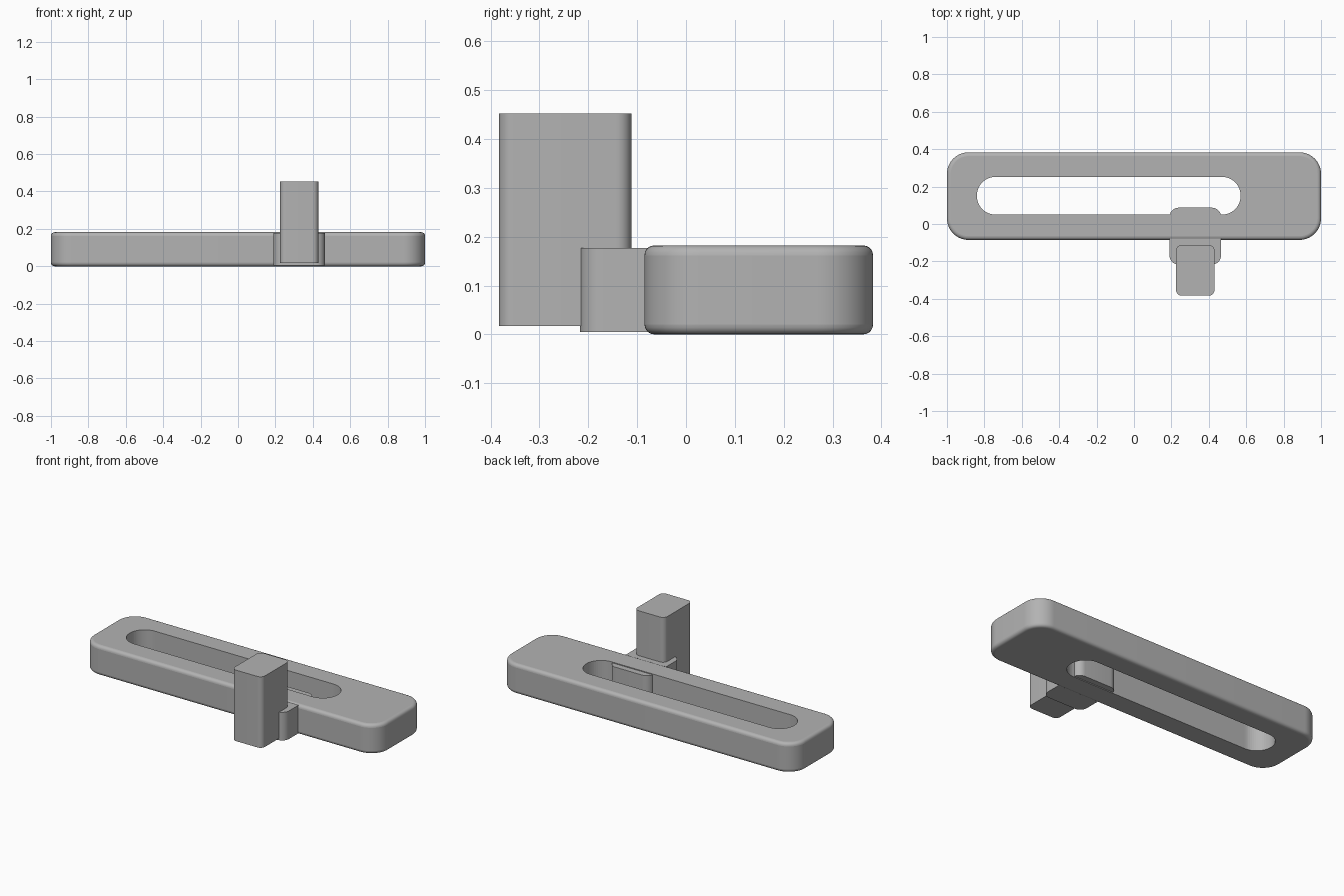
import bpy
import bmesh
from math import sin, cos, pi, radians

cube = bpy.data.objects.get("Cube")
if cube:
    bpy.data.objects.remove(cube, do_unlink=True)

grey = bpy.data.materials.new("plain grey")
grey.use_nodes = True
COLOUR = (0.45, 0.45, 0.45, 1)
grey.diffuse_color = COLOUR
grey.node_tree.nodes["Principled BSDF"].inputs["Base Color"].default_value = COLOUR


def rounded_block(name, x, y, z, radius, segments=10):
    """Extrude a rounded rectangle; x, y and z are (low, high) ranges."""
    corners = [(x[1], y[1], 1, 1), (x[0], y[1], -1, 1),
               (x[0], y[0], -1, -1), (x[1], y[0], 1, -1)]
    bm = bmesh.new()
    outline = []
    for i, (cx, cy, sx, sy) in enumerate(corners):
        for k in range(segments + 1):
            a = (i + k / segments) * pi / 2
            outline.append(bm.verts.new((cx - sx * radius + radius * cos(a),
                                         cy - sy * radius + radius * sin(a), z[0])))
    face = bm.faces.new(outline)
    top = bmesh.ops.extrude_face_region(bm, geom=[face], use_keep_orig=True)
    bmesh.ops.translate(bm, vec=(0, 0, z[1] - z[0]),
                        verts=[v for v in top["geom"] if isinstance(v, bmesh.types.BMVert)])
    bmesh.ops.remove_doubles(bm, verts=bm.verts, dist=0.0001)
    bmesh.ops.recalc_face_normals(bm, faces=bm.faces)
    mesh = bpy.data.meshes.new(name)
    bm.to_mesh(mesh)
    bm.free()
    mesh.materials.append(grey)
    obj = bpy.data.objects.new(name, mesh)
    bpy.context.collection.objects.link(obj)
    return obj


def smooth(obj):
    bpy.ops.object.select_all(action="DESELECT")
    obj.select_set(True)
    bpy.context.view_layer.objects.active = obj
    bpy.ops.object.shade_smooth_by_angle(angle=radians(30))


# Long base plate with softened rims and a slot cut through it
plate = rounded_block("base_plate", (-1, 1), (-0.085, 0.383), (0, 0.182), 0.115, 14)
rim = plate.modifiers.new("soft rims", "BEVEL")
rim.width = 0.02
rim.segments = 5
rim.limit_method = "ANGLE"
rim.angle_limit = radians(40)

slot = rounded_block("slot_cutter", (-0.84, 0.57), (0.05, 0.252), (-0.1, 0.3), 0.1, 14)
slot.hide_render = True
slot.hide_viewport = True
slot.display_type = "WIRE"
cut = plate.modifiers.new("slot", "BOOLEAN")
cut.operation = "DIFFERENCE"
cut.solver = "EXACT"
cut.object = slot

# Sliding block that passes through the front rail, and the upright handle
slider = rounded_block("slider_block", (0.19, 0.465), (-0.217, 0.087), (0.005, 0.177), 0.048)
handle = rounded_block("handle_post", (0.225, 0.43), (-0.383, -0.112), (0.017, 0.452), 0.03)

for part in (plate, slider, handle):
    smooth(part)
